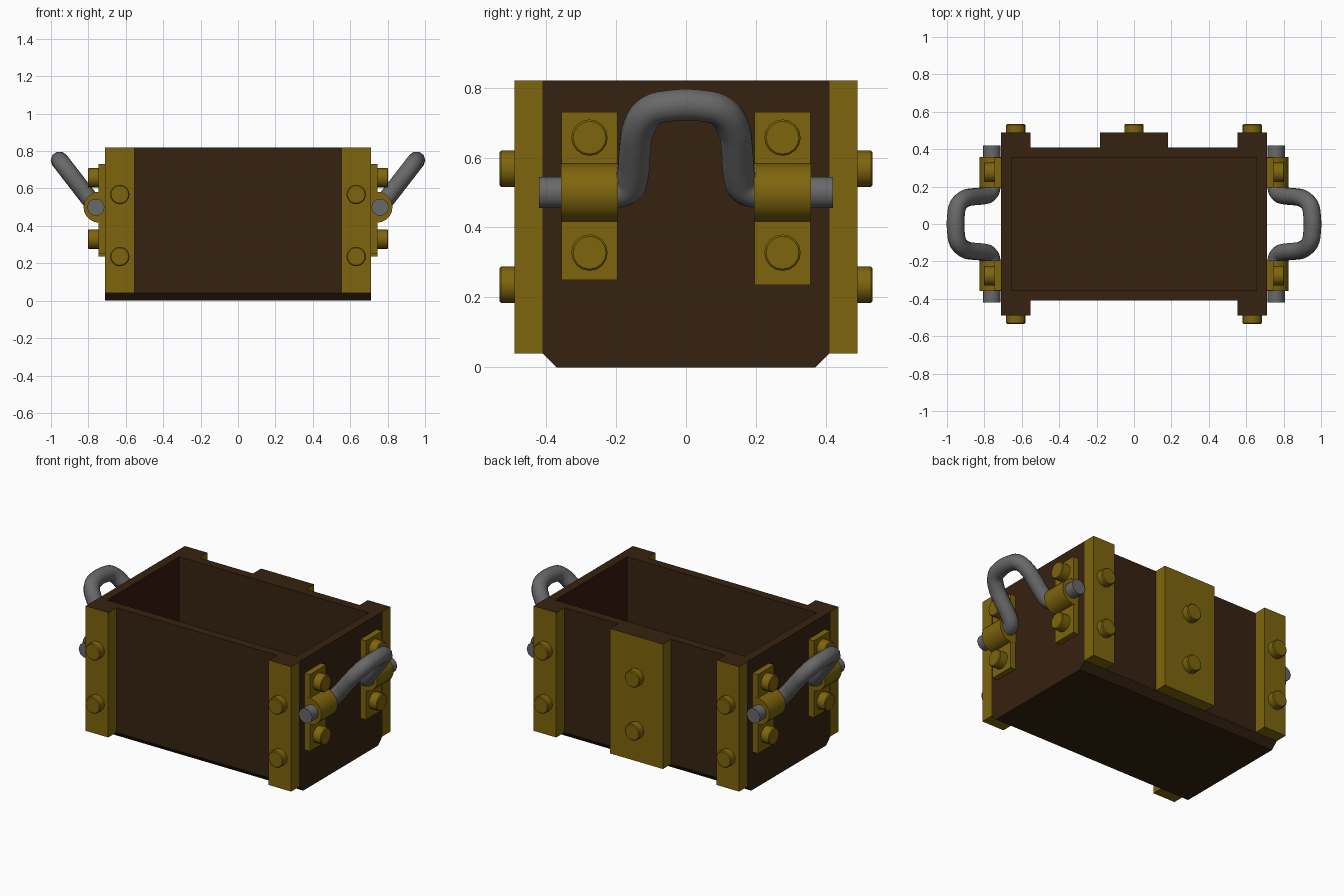
import bpy, bmesh, math
from mathutils import Matrix, Vector

cube = bpy.data.objects.get("Cube")
if cube:
    bpy.data.objects.remove(cube, do_unlink=True)


def material(name, rgb, metallic=0.0):
    m = bpy.data.materials.new(name)
    m.use_nodes = True
    m.diffuse_color = (*rgb, 1)
    m.node_tree.nodes["Principled BSDF"].inputs["Base Color"].default_value = (*rgb, 1)
    return m


wood = material("dark wood", (0.037, 0.016, 0.005))
lining = material("reddish lining", (0.042, 0.009, 0.004))
brass = material("brass", (0.21, 0.13, 0.004))
steel = material("grey steel", (0.14, 0.14, 0.14))


def finish(name, bm, mats, smooth=False):
    bmesh.ops.recalc_face_normals(bm, faces=bm.faces)
    mesh = bpy.data.meshes.new(name)
    bm.to_mesh(mesh)
    bm.free()
    for m in mats:
        mesh.materials.append(m)
    ob = bpy.data.objects.new(name, mesh)
    bpy.context.collection.objects.link(ob)
    if smooth:
        smooth_object(ob)
    return ob


def smooth_object(ob):
    bpy.ops.object.select_all(action='DESELECT')
    ob.select_set(True)
    bpy.context.view_layer.objects.active = ob
    bpy.ops.object.shade_smooth_by_angle(angle=math.radians(40))


def box(name, lo, hi, mats, wooden_top=False):
    bm = bmesh.new()
    bmesh.ops.create_cube(bm, size=1)
    lo, hi = Vector(lo), Vector(hi)
    for v in bm.verts:
        v.co = (lo + hi) / 2 + v.co * (hi - lo)
    bm.normal_update()
    if wooden_top:
        for f in bm.faces:
            f.material_index = 1 if f.normal.z > 0.9 else 0
    return finish(name, bm, mats)


def cylinder(name, a, b, radius, mat, sides, bevel=0.0):
    a, b = Vector(a), Vector(b)
    bm = bmesh.new()
    bmesh.ops.create_cone(bm, cap_ends=True, segments=sides, radius1=radius,
                          radius2=radius, depth=(b - a).length)
    if bevel:
        rim = [e for e in bm.edges if all(v.co.z > 0 for v in e.verts)]
        bmesh.ops.bevel(bm, geom=rim, offset=bevel, segments=1, affect='EDGES')
    turn = (b - a).to_track_quat('Z', 'Y').to_matrix().to_4x4()
    bm.transform(Matrix.Translation((a + b) / 2) @ turn)
    return finish(name, bm, [mat], True)


# Open box with chamfered lower long edges
X, Y, TOP = 0.71, 0.41, 0.82
profile = [(-0.37, 0), (0.37, 0), (Y, 0.04), (Y, TOP), (-Y, TOP), (-Y, 0.04)]
bm = bmesh.new()
end = bm.faces.new([bm.verts.new((-X, y, z)) for y, z in profile])
grown = bmesh.ops.extrude_face_region(bm, geom=[end], use_keep_orig=True)
for v in grown["geom"]:
    if isinstance(v, bmesh.types.BMVert):
        v.co.x = X
bmesh.ops.recalc_face_normals(bm, faces=bm.faces)
bm.normal_update()
opening = next(f for f in bm.faces if f.normal.z > 0.9)
bmesh.ops.inset_individual(bm, faces=[opening], thickness=0.078)
bmesh.ops.inset_individual(bm, faces=[opening], thickness=0)
for v in opening.verts:
    v.co.z = 0.08
bm.normal_update()
for f in bm.faces:
    c = f.calc_center_median()
    if abs(f.normal.x) > 0.9 and abs(c.x) < X - 0.02:
        f.material_index = 1
finish("crate_body", bm, [wood, lining])

# Upright straps with their rivets
straps = [("front_right", -0.632, -1, 0.078), ("front_left", 0.632, -1, 0.078),
          ("back_right", -0.632, 1, 0.078), ("back_left", 0.632, 1, 0.078),
          ("back_middle", 0, 1, 0.183)]
for name, x, side, half in straps:
    y0, y1 = sorted((side * Y, side * 0.49))
    box(name + "_strap", (x - half, y0, 0.04), (x + half, y1, TOP), [brass, wood], True)
    for label, z in (("upper", 0.568), ("lower", 0.236)):
        cylinder(f"{name}_{label}_rivet", (x, side * 0.48, z), (x, side * 0.534, z),
                 0.052, brass, 16, 0.005)

# Hinge plates, knuckles and lifting handles at both ends
PX, PZ = 0.76, 0.5
path = [(0.42, 0), (0.3, 0), (0.205, 0), (0.168, 0.05), (0.152, 0.22), (0.146, 0.5),
        (0.135, 0.75), (0.1, 0.94), (0.045, 1)]
path += [(-y, t) for y, t in reversed(path)]
for label, s in (("left", 1), ("right", -1)):
    for where, y, low in (("front", -0.276, 0.25), ("back", 0.276, 0.236)):
        name = f"{label}_{where}"
        x0, x1 = sorted((s * X, s * 0.747))
        box(name + "_hinge_plate", (x0, y - 0.08, low), (x1, y + 0.08, 0.73), [brass])
        cylinder(name + "_knuckle", (s * 0.743, y - 0.081, PZ), (s * 0.743, y + 0.081, PZ),
                 0.083, brass, 20)
        for level, z in (("upper", 0.657), ("lower", 0.328)):
            cylinder(f"{name}_{level}_bolt", (s * 0.74, y, z), (s * 0.803, y, z),
                     0.052, brass, 16, 0.005)

    curve = bpy.data.curves.new(label + "_handle", 'CURVE')
    curve.dimensions = '3D'
    curve.bevel_depth = 0.047
    curve.bevel_resolution = 3
    curve.resolution_u = 5
    curve.use_fill_caps = True
    spline = curve.splines.new('BEZIER')
    spline.bezier_points.add(len(path) - 1)
    for p, (y, t) in zip(spline.bezier_points, path):
        p.co = (s * (PX + 0.192 * t), y, PZ + 0.248 * t)
        p.handle_left_type = p.handle_right_type = 'AUTO'
    curve.materials.append(steel)
    handle = bpy.data.objects.new(label + "_handle", curve)
    bpy.context.collection.objects.link(handle)
    bpy.ops.object.select_all(action='DESELECT')
    handle.select_set(True)
    bpy.context.view_layer.objects.active = handle
    bpy.ops.object.convert(target='MESH')
    smooth_object(bpy.context.view_layer.objects.active)
